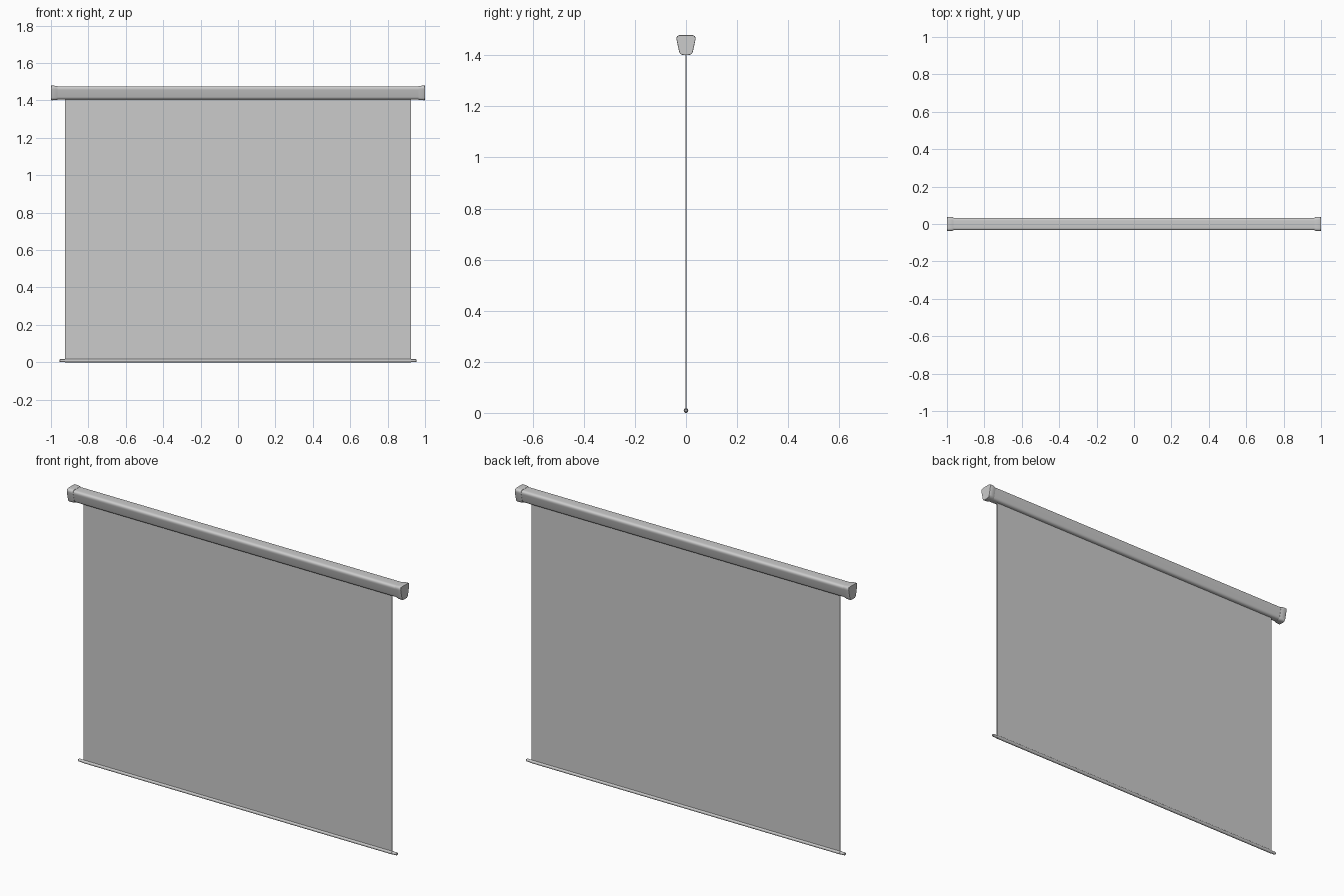
import bpy, bmesh, math
from mathutils import Vector

if "Cube" in bpy.data.objects:
    bpy.data.objects.remove(bpy.data.objects["Cube"])


def rounded(corners, steps=7):
    """Round every (y, z, cut) corner with a quadratic curve."""
    out, n = [], len(corners)
    for i, (y, z, cut) in enumerate(corners):
        p = Vector((y, z))
        a = p + (Vector(corners[i - 1][:2]) - p).normalized() * cut
        b = p + (Vector(corners[(i + 1) % n][:2]) - p).normalized() * cut
        for k in range(steps + 1):
            t = k / steps
            out.append(a * (1 - t) ** 2 + p * 2 * t * (1 - t) + b * t * t)
    return out


def loft(name, sections):
    """Closed skin through (x, profile) sections along x."""
    bm = bmesh.new()
    rings = [[bm.verts.new((x, p[0], p[1])) for p in prof] for x, prof in sections]
    for r, s in zip(rings, rings[1:]):
        for i in range(len(r)):
            j = (i + 1) % len(r)
            bm.faces.new((r[i], r[j], s[j], s[i]))
    bm.faces.new(rings[0])
    bm.faces.new(rings[-1])
    bmesh.ops.recalc_face_normals(bm, faces=bm.faces)
    me = bpy.data.meshes.new(name)
    bm.to_mesh(me)
    bm.free()
    ob = bpy.data.objects.new(name, me)
    bpy.context.collection.objects.link(ob)
    bpy.ops.object.select_all(action='DESELECT')
    ob.select_set(True)
    bpy.context.view_layer.objects.active = ob
    bpy.ops.object.shade_smooth_by_angle(angle=math.radians(30))
    return ob


def housing(inset):
    """Tapered case outline, shrunk by inset."""
    top, low = 0.041 - inset, 0.024 - inset
    zt, zb = 1.479 - inset, 1.401 + inset
    return rounded([(-top, zt, 0.02), (top, zt, 0.02),
                    (low, zb, 0.015), (-low, zb, 0.015)])


def circle(r, z, n=20):
    return [(r * math.cos(2 * math.pi * i / n), z + r * math.sin(2 * math.pi * i / n))
            for i in range(n)]


# Roller case and its flared end caps
loft("roller_case", [(-0.98, housing(0.004)), (0.98, housing(0.004))])
for side, s in (("left", -1), ("right", 1)):
    loft(side + "_end_cap", [(s * 0.964, housing(0.003)), (s * 0.975, housing(0.0005)),
                             (s * 0.998, housing(0)), (s * 1.0, housing(0.001))])

# Hanging screen fabric
h = 0.0025
sheet = [(-h, 0.012), (h, 0.012), (h, 1.42), (-h, 1.42)]
loft("screen_fabric", [(-0.925, sheet), (0.925, sheet)])

# Weighted rod with the hem sleeve around it
loft("hem_sleeve", [(-0.925, circle(0.009, 0.009)), (0.925, circle(0.009, 0.009))])
loft("bottom_rod", [(-0.955, circle(0.0045, 0.009)), (-0.952, circle(0.0075, 0.009)),
                    (0.952, circle(0.0075, 0.009)), (0.955, circle(0.0045, 0.009))])
